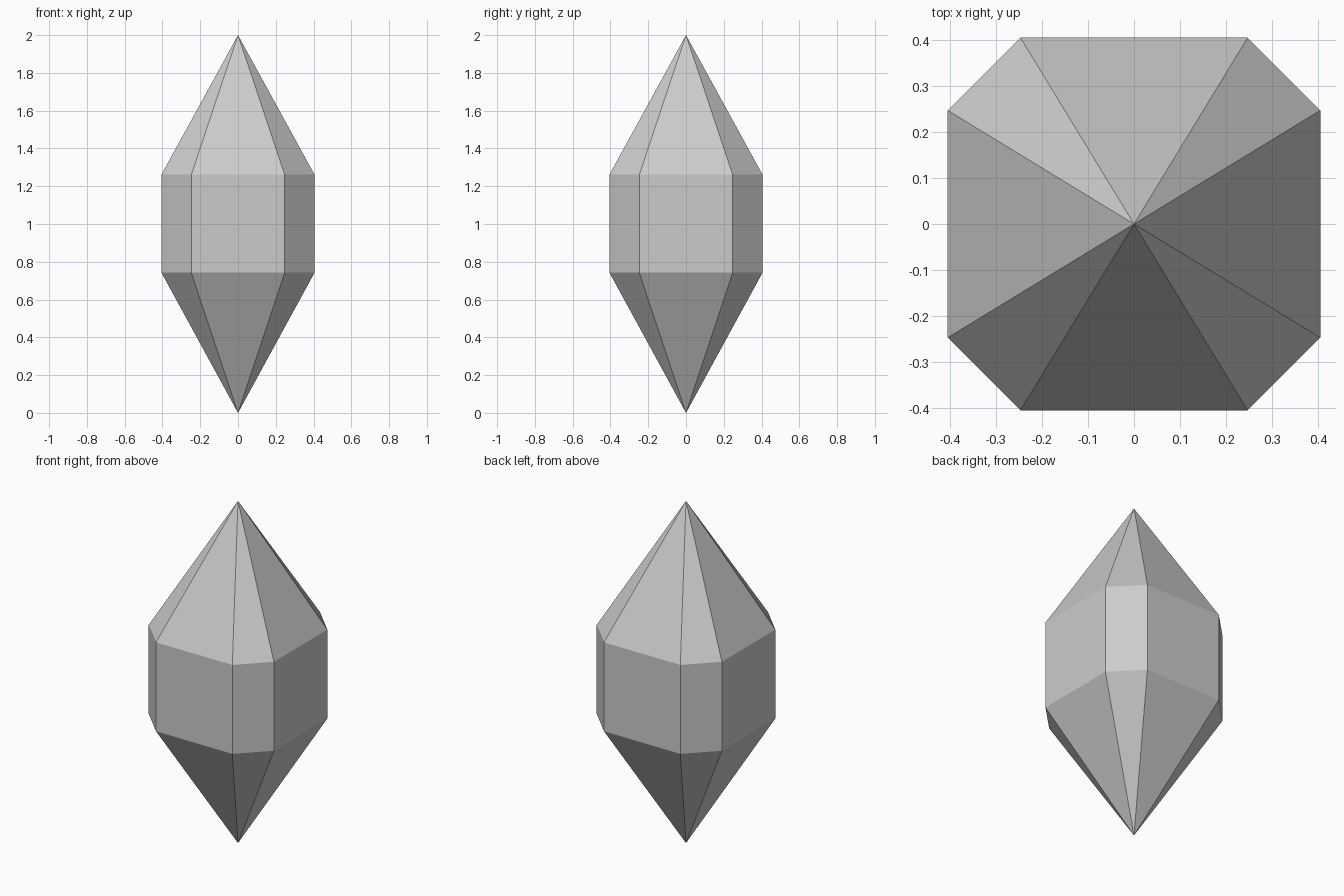
import bpy
import bmesh

if "Cube" in bpy.data.objects:
    bpy.data.objects.remove(bpy.data.objects["Cube"])

HALF, CUT = 0.405, 0.247          # half width and half length of the wide sides
LOW, HIGH, TOP = 0.742, 1.262, 2.0

# Chamfered-square outline, counter-clockwise
outline = []
for sx, sy in ((1, 1), (-1, 1), (-1, -1), (1, -1)):
    corner = [(sx * HALF, sy * CUT), (sx * CUT, sy * HALF)]
    outline += corner if sx * sy > 0 else corner[::-1]

bm = bmesh.new()
lower = [bm.verts.new((x, y, LOW)) for x, y in outline]
upper = [bm.verts.new((x, y, HIGH)) for x, y in outline]
bottom_tip = bm.verts.new((0, 0, 0))
top_tip = bm.verts.new((0, 0, TOP))

# Straight band with a point above and below
for i in range(8):
    j = (i + 1) % 8
    bm.faces.new((lower[i], lower[j], upper[j], upper[i]))
    bm.faces.new((upper[i], upper[j], top_tip))
    bm.faces.new((lower[j], lower[i], bottom_tip))

bmesh.ops.recalc_face_normals(bm, faces=bm.faces)
mesh = bpy.data.meshes.new("crystal")
bm.to_mesh(mesh)
bm.free()
bpy.context.collection.objects.link(bpy.data.objects.new("crystal", mesh))
